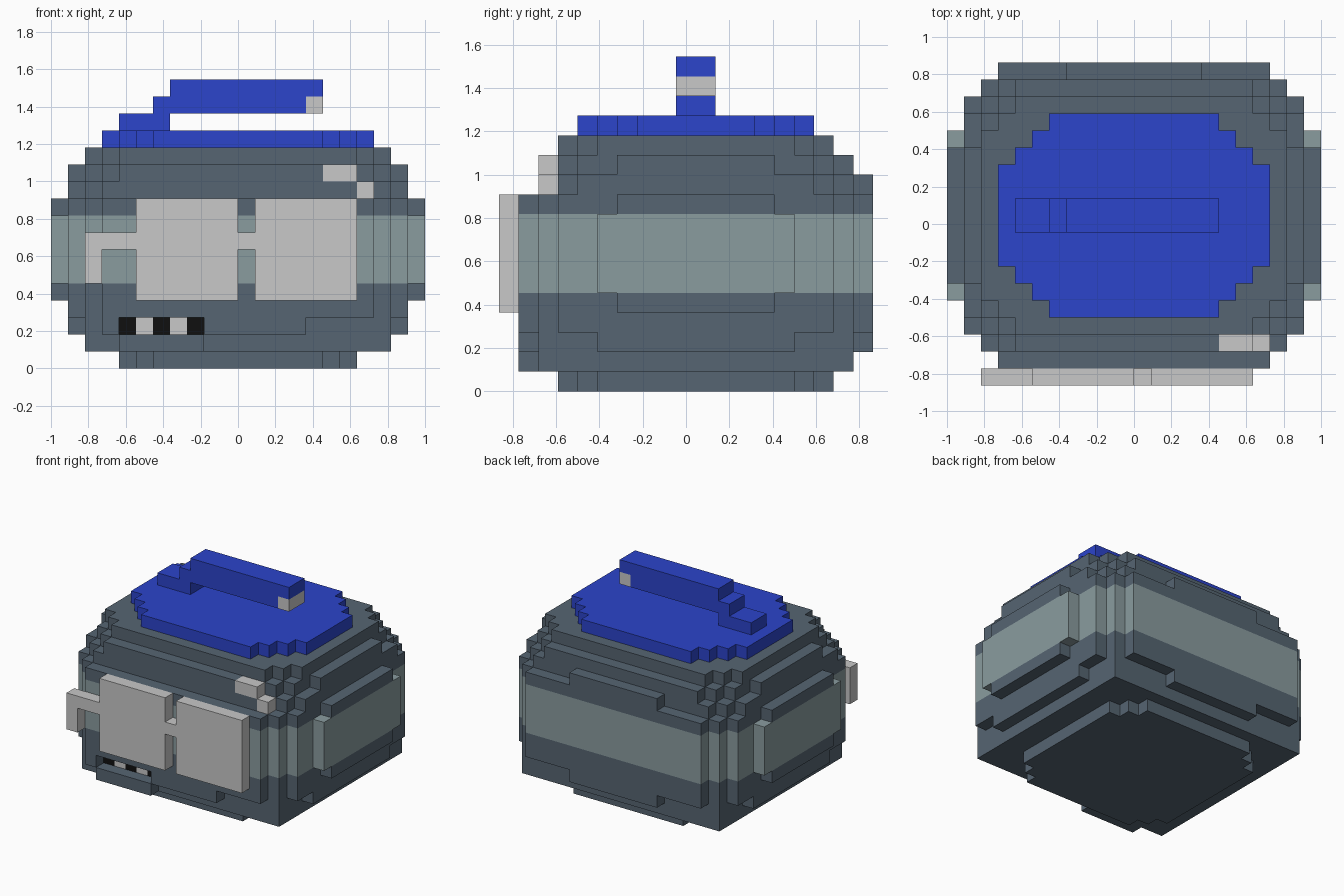
import bpy, bmesh, math

if "Cube" in bpy.data.objects:
    bpy.data.objects.remove(bpy.data.objects["Cube"])

U = 2 / 22          # edge of one block
Y_SHIFT = 0.5       # depth offset of the body centre, in blocks


def material(name, rgb):
    m = bpy.data.materials.new(name)
    m.diffuse_color = (*rgb, 1)
    m.use_nodes = True
    m.node_tree.nodes["Principled BSDF"].inputs["Base Color"].default_value = m.diffuse_color
    return m


MATS = {
    "slate": material("slate", (0.093, 0.130, 0.168)),
    "sage": material("sage", (0.254, 0.332, 0.347)),
    "blue": material("blue", (0.025, 0.058, 0.597)),
    "pale": material("pale_grey", (0.578, 0.578, 0.578)),
    "black": material("black", (0.005, 0.005, 0.005)),
}

cells = {}          # block position -> part name
colours = {}        # part name -> colour


def box(part, colour, x, y, z):
    """Fill a block range (end exclusive) with a part, replacing what is there."""
    colours[part] = colour
    for i in range(*x):
        for j in range(*y):
            for k in range(*z):
                cells[i, j, k] = part


def clear(x, y, z):
    for i in range(*x):
        for j in range(*y):
            for k in range(*z):
                cells.pop((i, j, k), None)


def layer(part, colour, z0, z1, *half_sizes):
    """Stepped round layer made of overlapping centred rectangles."""
    for hx, hy in half_sizes:
        box(part, colour, (-hx, hx), (-hy, hy), (z0, z1))


# Rounded body, from the base up
rim = [(10, 7), (9, 8), (8, 9)]
layer("body", "slate", 0, 1, (7, 5), (6, 6), (5, 7))
layer("body", "slate", 1, 2, (9, 8))
layer("body", "slate", 2, 3, (9, 8), (10, 5), (4, 9))
layer("body", "slate", 3, 4, *rim)
layer("body", "slate", 4, 5, (11, 4), *rim)
layer("band", "sage", 5, 9, (11, 5), *rim)
layer("body", "slate", 9, 10, (11, 4), *rim)
layer("body", "slate", 10, 11, (10, 6), (9, 7), (8, 8), (4, 9))
layer("body", "slate", 11, 12, (10, 4), (9, 6), (8, 7), (7, 8))
layer("body", "slate", 12, 13, (9, 5), (8, 6), (7, 7))
clear((-4, 4), (-9, -8), (10, 11))

# Mouth recess with lower lip and teeth
box("body", "slate", (-8, 4), (-9, -8), (2, 3))
clear((-7, -2), (-9, -8), (2, 3))
box("body", "slate", (-7, -2), (-9, -8), (1, 2))
for i in range(-7, -2):
    if i % 2:
        box("mouth", "black", (i, i + 1), (-8, -7), (2, 3))
    else:
        box("teeth", "pale", (i, i + 1), (-8, -7), (2, 3))

# Shine on the upper front corner
box("shine", "pale", (5, 7), (-8, -7), (11, 12))
box("shine", "pale", (7, 8), (-8, -7), (10, 11))

# Blue cap and the raised bar on top
layer("cap", "blue", 13, 14, (8, 3), (7, 4), (6, 5), (5, 6))
box("cap_bar", "blue", (-7, -4), (-1, 1), (14, 15))
box("cap_bar", "blue", (-5, 4), (-1, 1), (15, 16))
box("cap_bar", "blue", (-4, 5), (-1, 1), (16, 17))
box("bar_tip", "pale", (4, 5), (-1, 1), (15, 16))

# Glasses: two lenses, bridge and hooked arm
front = (-10, -9)
for left in (-6, 1):
    box("glasses", "pale", (left, left + 6), front, (4, 10))
box("glasses", "pale", (0, 1), front, (7, 8))
box("glasses", "pale", (-9, -6), front, (7, 8))
box("glasses", "pale", (-9, -8), front, (5, 7))

# The bar floats clear of the cap except at its foot
clear((-4, 5), (-1, 1), (14, 15))


def build(part):
    """Mesh the exposed block sides of one part and merge the flat areas."""
    bm = bmesh.new()
    verts = {}

    def vert(p):
        if p not in verts:
            verts[p] = bm.verts.new((p[0] * U, (p[1] + Y_SHIFT) * U, p[2] * U))
        return verts[p]

    for cell, owner in cells.items():
        if owner != part:
            continue
        for axis in range(3):
            a, b = (axis + 1) % 3, (axis + 2) % 3
            for side in (0, 1):
                near = list(cell)
                near[axis] += 2 * side - 1
                if tuple(near) in cells:
                    continue
                loop = []
                for da, db in ((0, 0), (1, 0), (1, 1), (0, 1)):
                    p = list(cell)
                    p[axis] += side
                    p[a] += da
                    p[b] += db
                    loop.append(vert(tuple(p)))
                bm.faces.new(loop if side else loop[::-1])
    bmesh.ops.dissolve_limit(bm, angle_limit=math.radians(1),
                             verts=bm.verts, edges=bm.edges)
    mesh = bpy.data.meshes.new(part)
    bm.to_mesh(mesh)
    bm.free()
    mesh.materials.append(MATS[colours[part]])
    bpy.context.collection.objects.link(bpy.data.objects.new(part, mesh))


for part in colours:
    build(part)
